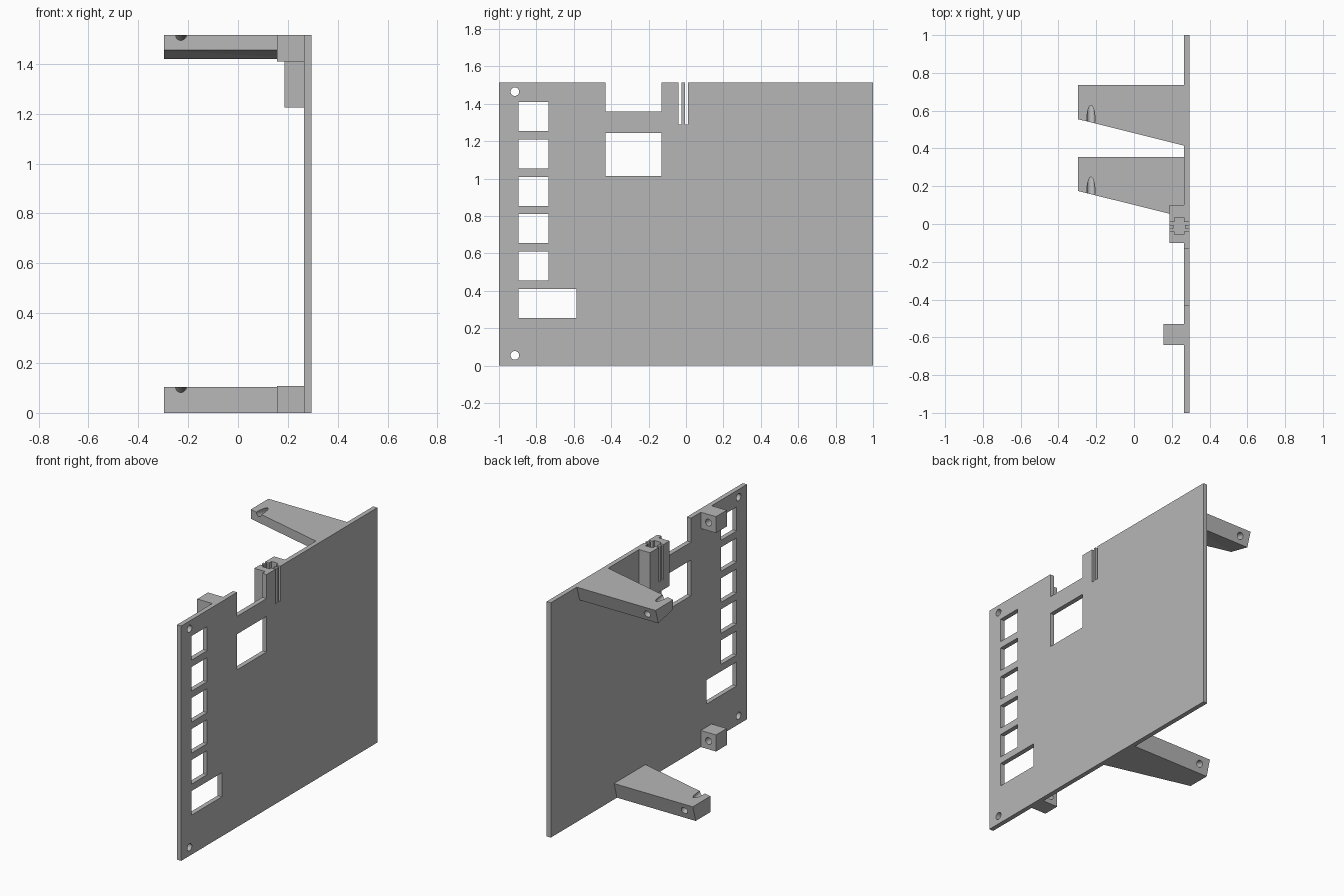
import bpy, bmesh, math
from mathutils import Matrix, Vector

if "Cube" in bpy.data.objects:
    bpy.data.objects.remove(bpy.data.objects["Cube"], do_unlink=True)

grey = bpy.data.materials.new("light_grey")
grey.use_nodes = True
COLOUR = (0.47, 0.47, 0.47, 1)
grey.diffuse_color = COLOUR
grey.node_tree.nodes["Principled BSDF"].inputs["Base Color"].default_value = COLOUR

TOP = 1.515
INNER, OUTER = 0.265, 0.295      # plate faces along x


def finish(name, bm):
    bmesh.ops.recalc_face_normals(bm, faces=bm.faces[:])
    mesh = bpy.data.meshes.new(name)
    bm.to_mesh(mesh)
    bm.free()
    mesh.materials.append(grey)
    obj = bpy.data.objects.new(name, mesh)
    bpy.context.collection.objects.link(obj)
    return obj


def box(name, xs, ys, zs):
    bm = bmesh.new()
    size = Vector((xs[1] - xs[0], ys[1] - ys[0], zs[1] - zs[0]))
    mid = Vector((sum(xs), sum(ys), sum(zs))) / 2
    bmesh.ops.create_cube(bm, size=1, matrix=Matrix.Translation(mid) @ Matrix.Diagonal(size).to_4x4())
    return finish(name, bm)


def rod(name, start, end, radius):
    start, end = Vector(start), Vector(end)
    axis = end - start
    turn = axis.to_track_quat('Z', 'Y').to_matrix().to_4x4()
    bm = bmesh.new()
    bmesh.ops.create_cone(bm, cap_ends=True, segments=24, radius1=radius, radius2=radius,
                          depth=axis.length, matrix=Matrix.Translation((start + end) / 2) @ turn)
    return finish(name, bm)


def cut(obj, cutters):
    # Apply each boolean, then discard its cutter
    for cutter in cutters:
        mod = obj.modifiers.new("cut", 'BOOLEAN')
        mod.operation, mod.solver, mod.object = 'DIFFERENCE', 'EXACT', cutter
        graph = bpy.context.evaluated_depsgraph_get()
        result = bpy.data.meshes.new_from_object(obj.evaluated_get(graph))
        obj.modifiers.clear()
        obj.data = result
        bpy.data.objects.remove(cutter, do_unlink=True)


# Main plate with windows, top notch, clip slot and corner holes
plate = box("plate", (INNER, OUTER), (-1, 1), (0, TOP))
through = (0.2, 0.4)
openings = [((-0.895, -0.735), (1.255 - 0.2 * i, 1.41 - 0.2 * i)) for i in range(5)]
openings += [
    ((-0.895, -0.585), (0.255, 0.41)),
    ((-0.43, -0.13), (1.015, 1.245)),
    ((-0.43, -0.13), (1.36, 1.6)),
    ((-0.04, 0.01), (1.29, 1.6)),
]
cutters = [box("window_cutter", through, ys, zs) for ys, zs in openings]
cutters += [rod("hole_cutter", (0.2, -0.915, z), (0.4, -0.915, z), 0.023) for z in (0.055, 1.465)]
cut(plate, cutters)

# Clip socket: block with a cross-shaped well and guide tongues
socket = box("clip_socket", (0.187, INNER), (-0.1, 0.1), (1.225, TOP))
cut(socket, [box("channel_cutter", (0.1, 0.4), (-0.04, 0.01), (1.29, 1.6)),
             box("well_cutter", (0.215, 0.4), (-0.055, 0.035), (1.29, 1.6))])
for side, xs in (("inner", (0.187, 0.21)), ("outer", (0.27, OUTER))):
    box(side + "_clip_tongue", xs, (-0.024, -0.006), (1.28, TOP))

# Small mounting blocks with blind holes
for level, z0, z1 in (("lower", 0, 0.107), ("upper", 1.41, TOP)):
    block = box(level + "_mounting_block", (0.157, INNER), (-0.64, -0.53), (z0, z1))
    zc = (z0 + z1) / 2
    cut(block, [rod("hole_cutter", (0.21, -0.61, zc), (0.21, -0.5, zc), 0.022)])


def arm(name, back, z_top, z_back, z_front):
    # Tapered arm: the back face leans inward toward its bottom edge
    lean = 0.03
    tip = -0.297
    bm = bmesh.new()
    rings = []
    for x, width in ((INNER, 0.32), (tip, 0.18)):
        section = [(back, z_top), (back - width, z_top),
                   (back - width, z_front), (back - lean, z_back)]
        rings.append([bm.verts.new((x, y, z)) for y, z in section])
    root, end = rings
    bm.faces.new(root)
    bm.faces.new(end)
    for i in range(4):
        j = (i + 1) % 4
        bm.faces.new((root[i], root[j], end[j], end[i]))
    bmesh.ops.triangulate(bm, faces=bm.faces[:])
    obj = finish(name, bm)
    # Slanted screw hole that breaks out through the top
    slope = 0.27
    x, z = -0.228, z_top - 0.046
    cut(obj, [rod("hole_cutter", (x, back + 0.08, z - 0.1 * slope),
                  (x, back - 0.32, z + 0.3 * slope), 0.022)])


arm("upper_arm", 0.735, TOP, 1.42, 1.455)
arm("lower_arm", 0.355, 0.103, 0, 0)
